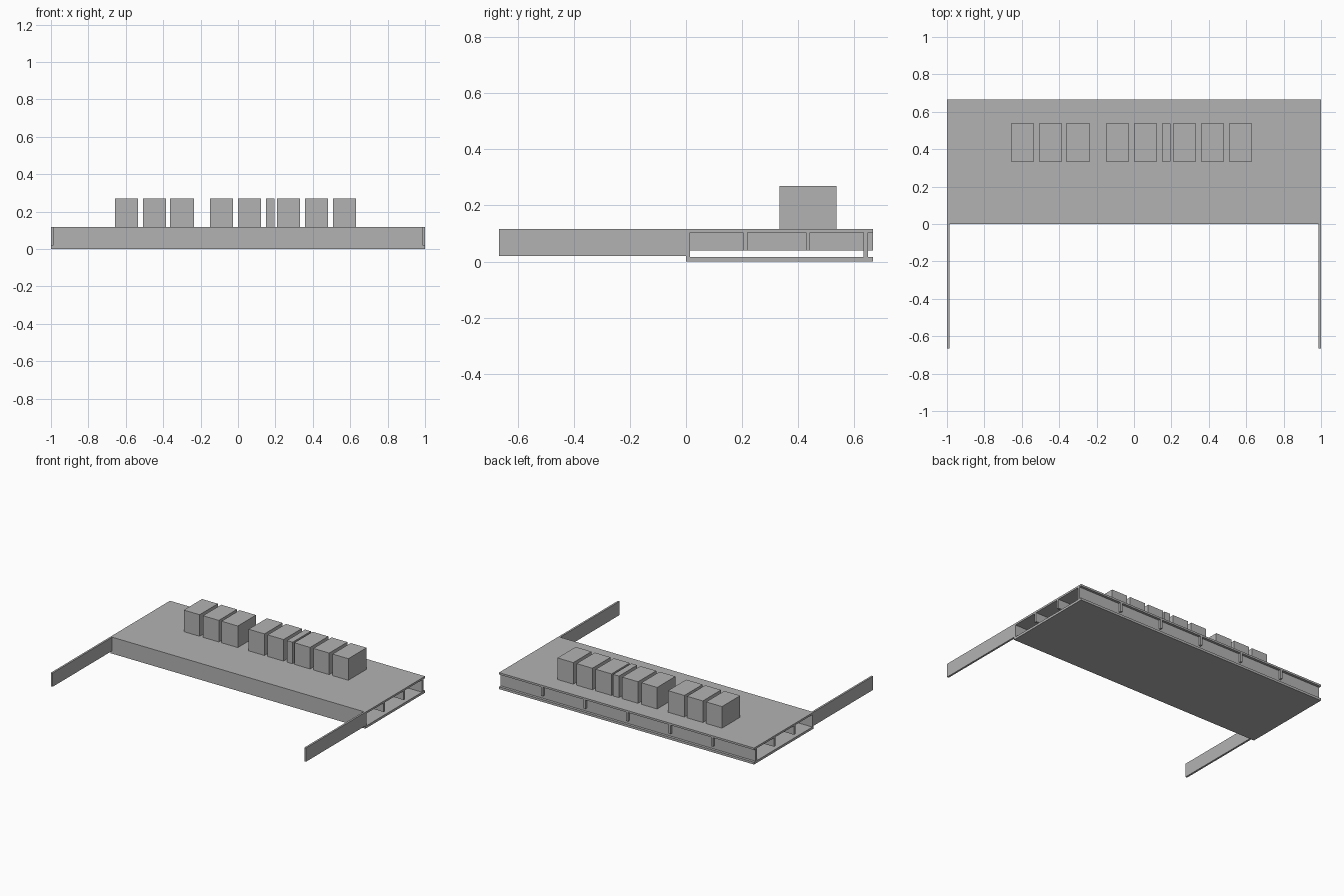
import bpy

if "Cube" in bpy.data.objects:
    bpy.data.objects.remove(bpy.data.objects["Cube"])

# One flat colour for the whole model
grey = bpy.data.materials.new("plain_grey")
grey.diffuse_color = (0.45, 0.45, 0.45, 1)
grey.use_nodes = True
grey.node_tree.nodes["Principled BSDF"].inputs["Base Color"].default_value = grey.diffuse_color


def box(name, x, y, z):
    """Box from (min, max) ranges on each axis."""
    bpy.ops.mesh.primitive_cube_add(
        size=1, location=[(a + b) / 2 for a, b in (x, y, z)])
    ob = bpy.context.object
    ob.name = name
    ob.scale = [b - a for a, b in (x, y, z)]
    bpy.ops.object.transform_apply(location=False, rotation=False, scale=True)
    ob.data.materials.append(grey)
    return ob


D = 0.666            # half depth of the model
T = 0.0135           # board thickness
TOP = 0.117          # top of the platform
UNDER = TOP - T      # underside of the top board
RIB = 0.040          # bottom of the ribs
FLOOR = 0.0165       # top of the bottom board
FULL = (-1, 1)

# Platform shell
box("bottom_board", FULL, (T, D), (0, FLOOR))
box("top_board", FULL, (T, D), (UNDER, TOP))
box("front_panel", FULL, (0, T), (0, TOP))
box("back_panel", FULL, (0.633, 0.648), (FLOOR, UNDER))

# Ribs running lengthwise, hung under the top board
for y in (0.204, 0.427):
    box("long_rib", FULL, (y, y + 0.0145), (RIB, UNDER))

# Ribs running front to back, ending flush with the rear edge
for i in range(-2, 3):
    x = i / 3 - 0.004
    box("cross_rib", (x - T / 2, x + T / 2), (T, D), (RIB, UNDER))

# Side arms reaching forward
for name, x in (("left_arm", (-1, -1 + T)), ("right_arm", (1 - T, 1))):
    box(name, x, (-D, 0), (0.020, TOP))

# Row of blocks on the platform: (left edge, width)
W = 0.124
for x, w in ((-0.658, W), (-0.508, W), (-0.363, 0.128), (-0.150, W), (0.0, W),
             (0.150, 0.045), (0.208, W), (0.358, W), (0.508, W)):
    box("block", (x, x + w), (0.333, 0.537), (TOP, 0.270))
